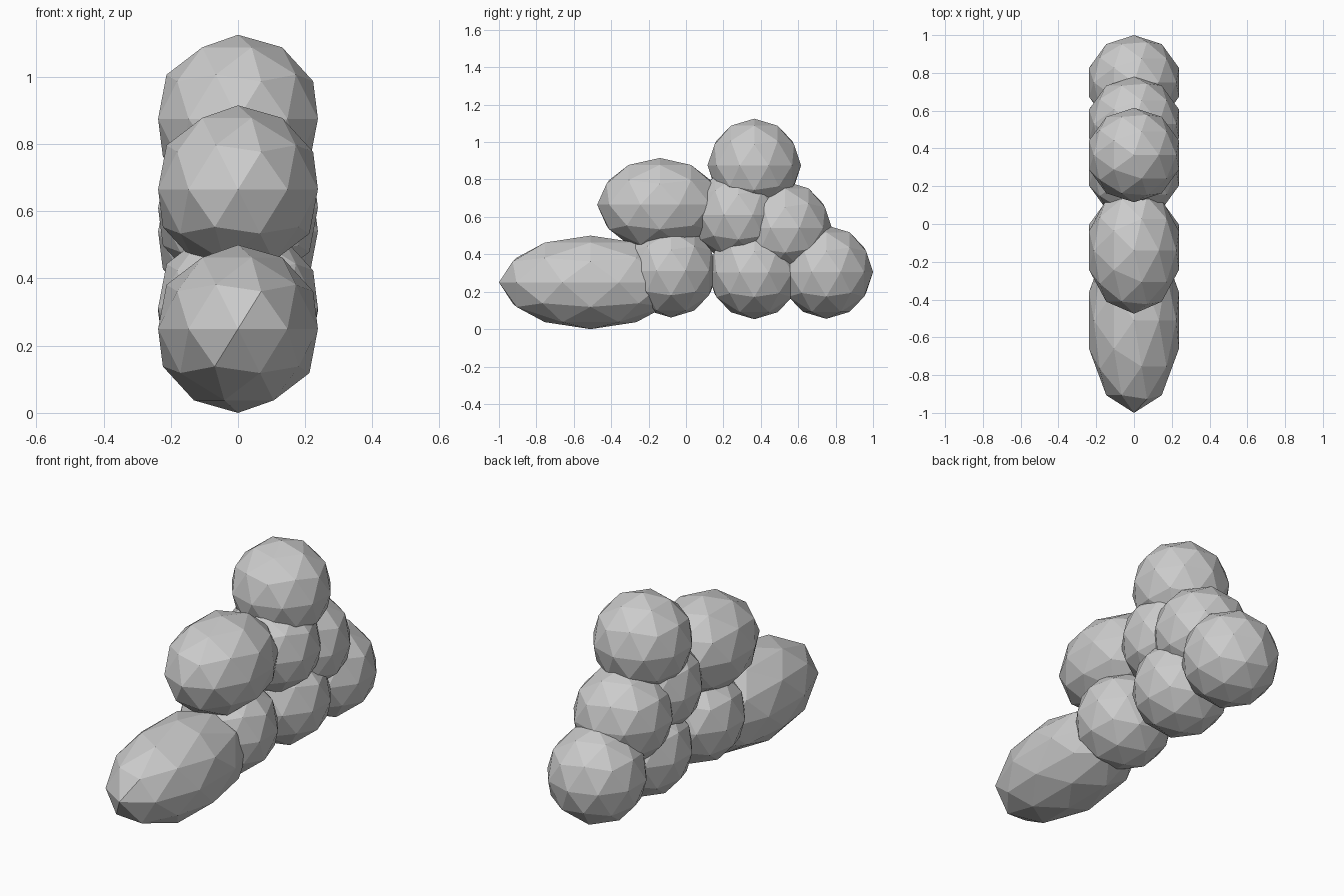
import bpy

if "Cube" in bpy.data.objects:
    bpy.data.objects.remove(bpy.data.objects["Cube"])

R = 0.25  # common ball radius


def blob(name, y, z, ry=R):
    """Low-poly ball, optionally stretched along y."""
    bpy.ops.mesh.primitive_ico_sphere_add(subdivisions=2, radius=1, location=(0, y, z))
    ob = bpy.context.object
    ob.name = name
    ob.scale = (R, ry, R)
    bpy.ops.object.transform_apply(location=False, rotation=False, scale=True)
    return ob


# stretched blobs at the front
blob("lower_front_blob", -0.51, 0.25, 0.49)
blob("upper_front_blob", -0.14, 0.665, 0.335)

# bottom row of balls
blob("bottom_ball_front", -0.08, 0.312)
blob("bottom_ball_middle", 0.365, 0.303)
blob("bottom_ball_back", 0.75, 0.305)

# middle row
blob("middle_ball_front", 0.28, 0.61)
blob("middle_ball_back", 0.53, 0.54)

# top ball
blob("top_ball", 0.365, 0.875)
